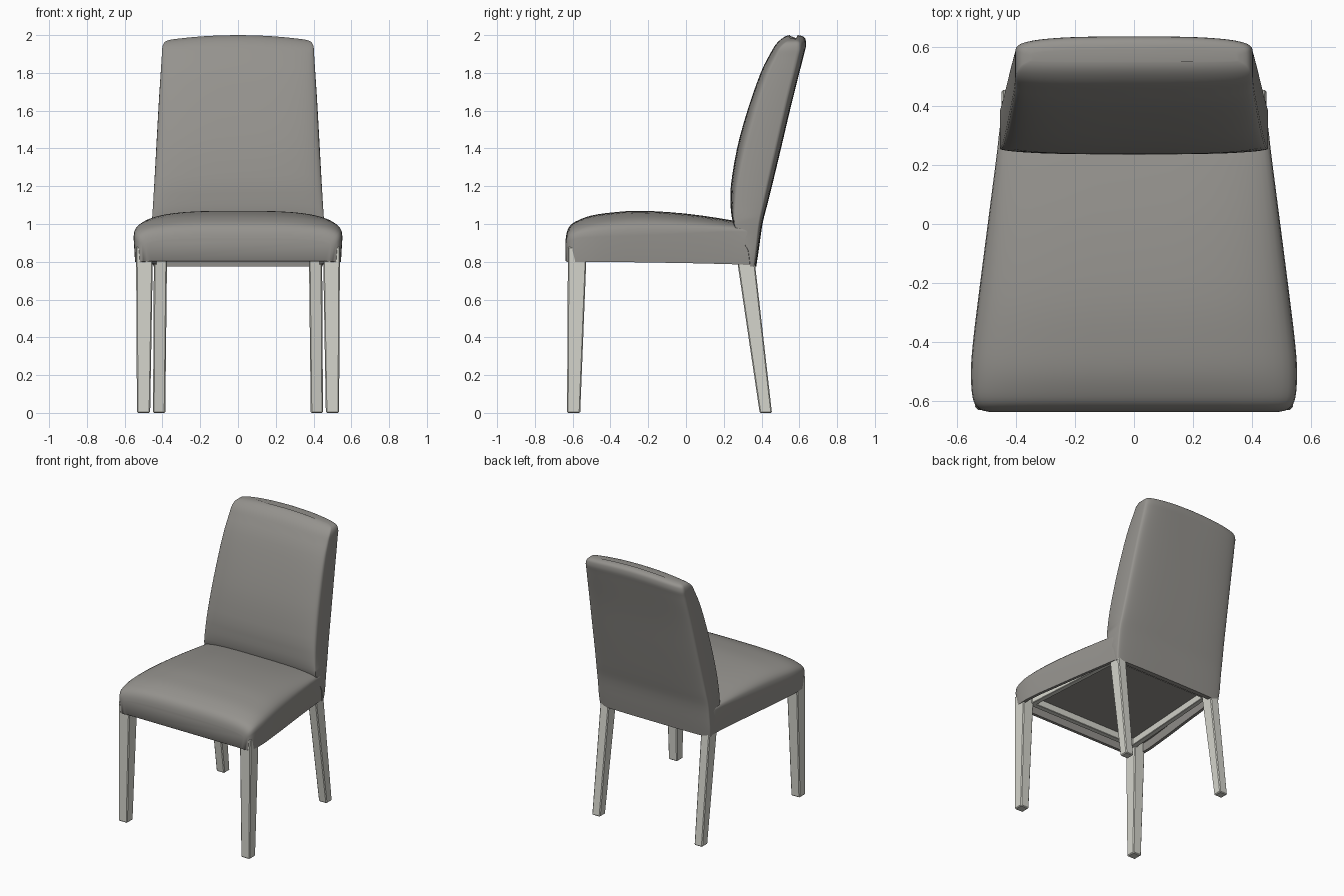
import bpy, bmesh, math
from mathutils import Vector

cube = bpy.data.objects.get("Cube")
if cube:
    bpy.data.objects.remove(cube, do_unlink=True)


def material(name, color):
    mat = bpy.data.materials.new(name)
    mat.use_nodes = True
    mat.diffuse_color = color
    mat.node_tree.nodes["Principled BSDF"].inputs["Base Color"].default_value = color
    return mat


FABRIC = material("grey fabric", (0.30, 0.29, 0.27, 1))
WOOD = material("pale wood", (0.66, 0.66, 0.60, 1))


def finish(name, bm, mat, angle=45):
    bmesh.ops.recalc_face_normals(bm, faces=bm.faces)
    mesh = bpy.data.meshes.new(name)
    bm.to_mesh(mesh)
    bm.free()
    mesh.materials.append(mat)
    mesh.shade_smooth()
    mesh.set_sharp_from_angle(angle=math.radians(angle))
    obj = bpy.data.objects.new(name, mesh)
    bpy.context.collection.objects.link(obj)
    return obj


def loft(name, rings, mat):
    """Skin closed rings of equal length and cap both ends."""
    bm = bmesh.new()
    loops = [[bm.verts.new(p) for p in ring] for ring in rings]
    for a, b in zip(loops, loops[1:]):
        for i in range(len(a)):
            j = (i + 1) % len(a)
            bm.faces.new((a[i], a[j], b[j], b[i]))
    bm.faces.new(loops[0])
    bm.faces.new(loops[-1])
    return finish(name, bm, mat)


def resample(rows, steps=3):
    """Smooth curve through table rows."""
    out = []
    for i in range(len(rows) - 1):
        p = [rows[max(0, min(len(rows) - 1, i + k))] for k in (-1, 0, 1, 2)]
        for s in range(steps):
            t = s / steps
            row = []
            for a, b, c, d in zip(*p):
                # limited tangents keep uneven spans from overshooting
                m0 = (c - a) / 2 if (c - b) * (b - a) > 0 else 0
                m1 = (d - b) / 2 if (d - c) * (c - b) > 0 else 0
                lim = 2 * abs(c - b)
                m0 = max(-lim, min(lim, m0))
                m1 = max(-lim, min(lim, m1))
                h = t * t * (3 - 2 * t)
                row.append(b + (c - b) * h + m0 * t * (1 - t) ** 2 - m1 * t * t * (1 - t))
            out.append(row)
    return out + [list(rows[-1])]


def arch(w, base, crown, power=3, n=24):
    """Rounded arch from +w to -w, rising from base to crown."""
    pts = []
    for i in range(n + 1):
        a = math.pi * i / n
        c, s = math.cos(a), math.sin(a)
        x = math.copysign(abs(c) ** (2 / power), c) * w
        pts.append((x, base + (crown - base) * abs(s) ** (2 / power)))
    return pts


# Seat cushion: y, half width, underside, shoulder, crown
seat_rows = [
    (-0.637, 0.49, 0.805, 0.88, 0.92),
    (-0.63, 0.52, 0.80, 0.90, 0.96),
    (-0.61, 0.54, 0.80, 0.915, 0.995),
    (-0.57, 0.55, 0.80, 0.925, 1.02),
    (-0.50, 0.553, 0.80, 0.93, 1.045),
    (-0.40, 0.546, 0.80, 0.935, 1.06),
    (-0.25, 0.528, 0.797, 0.94, 1.07),
    (0.0, 0.496, 0.793, 0.95, 1.055),
    (0.24, 0.465, 0.787, 0.96, 1.02),
    (0.32, 0.456, 0.783, 0.96, 1.0),
    (0.36, 0.45, 0.78, 0.94, 0.98),
]
rings = []
for y, w, low, shoulder, crown in resample(seat_rows):
    roof = 0.865 if -0.6 < y < 0.33 else low + 0.002   # hollow underside
    rim = w - 0.03
    outline = [(rim, roof), (rim, low), (w - 0.008, low)]
    outline += arch(w, shoulder, crown)
    outline += [(-w + 0.008, low), (-rim, low), (-rim, roof)]
    rings.append([(x, y, z) for x, z in outline])
loft("seat_cushion", rings, FABRIC)

# Backrest: z, half width, front centre, front edge, rear edge, rear centre
back_rows = [
    (0.775, 0.448, 0.335, 0.34, 0.355, 0.372),
    (0.86, 0.455, 0.325, 0.33, 0.365, 0.385),
    (1.0, 0.455, 0.25, 0.255, 0.38, 0.405),
    (1.1, 0.45, 0.236, 0.265, 0.40, 0.43),
    (1.2, 0.444, 0.237, 0.28, 0.42, 0.455),
    (1.4, 0.433, 0.27, 0.325, 0.465, 0.503),
    (1.6, 0.422, 0.325, 0.38, 0.51, 0.55),
    (1.8, 0.41, 0.395, 0.44, 0.555, 0.60),
    (1.9, 0.404, 0.445, 0.48, 0.575, 0.625),
    (1.95, 0.402, 0.475, 0.50, 0.585, 0.636),
    (1.98, 0.395, 0.505, 0.52, 0.585, 0.632),
    (1.995, 0.38, 0.53, 0.54, 0.58, 0.615),
    (2.0, 0.35, 0.55, 0.555, 0.57, 0.59),
]
rings = []
for z, w, front, front_edge, rear_edge, rear in resample(back_rows):
    outline = arch(w, rear_edge, rear) + arch(w, front_edge, front)[::-1]
    droop = 0.03 * max(0, (z - 1.7) / 0.3)             # arched top edge
    rings.append([(x, y, z - droop * (x / 0.4) ** 2) for x, y in outline])
loft("backrest", rings, FABRIC)


def beam(name, start, end, bevel=0.006):
    """Straight wooden bar between two four-cornered ends."""
    bm = bmesh.new()
    a, b = ([bm.verts.new(Vector(p)) for p in quad] for quad in (start, end))
    bm.faces.new(a)
    bm.faces.new(b)
    for i in range(4):
        j = (i + 1) % 4
        bm.faces.new((a[i], a[j], b[j], b[i]))
    bmesh.ops.bevel(bm, geom=bm.edges[:], offset=bevel, segments=1, affect="EDGES")
    return finish(name, bm, WOOD, 30)


def flat(x0, x1, y0, y1, z):
    return [(x0, y0, z), (x1, y0, z), (x1, y1, z), (x0, y1, z)]


def upright(x0, x1, y, z0, z1):
    return [(x0, y, z0), (x1, y, z0), (x1, y, z1), (x0, y, z1)]


# Tapered legs and side rails
for side, s in (("left", 1), ("right", -1)):
    beam(f"front_{side}_leg", flat(s * 0.465, s * 0.535, -0.63, -0.56, 0),
         flat(s * 0.45, s * 0.54, -0.625, -0.525, 0.88))
    beam(f"back_{side}_leg", flat(s * 0.385, s * 0.45, 0.39, 0.455, 0),
         flat(s * 0.375, s * 0.445, 0.26, 0.355, 0.88))
    beam(f"{side}_rail", upright(s * 0.43, s * 0.47, -0.56, 0.815, 0.875),
         upright(s * 0.375, s * 0.41, 0.31, 0.815, 0.875), 0.003)

# Cross rails under the seat
for name, y, w in (("front_rail", -0.56, 0.47), ("back_rail", 0.27, 0.39)):
    beam(name, flat(-w, w, y, y + 0.04, 0.815), flat(-w, w, y, y + 0.04, 0.875), 0.003)
